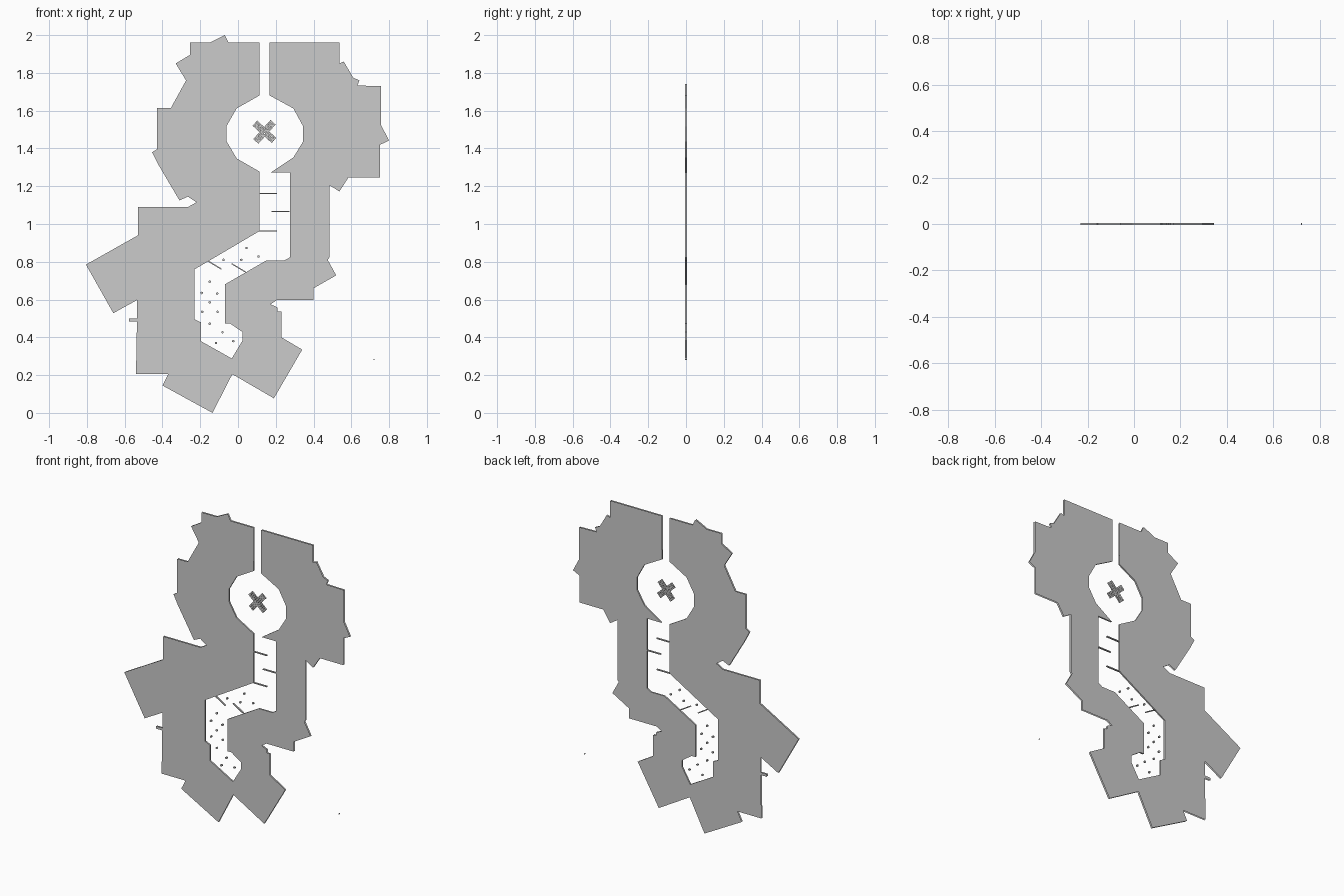
import bpy, bmesh, math
from mathutils import Matrix

D = 0.005  # half depth of the whole relief


def finish(name, bm):
    me = bpy.data.meshes.new(name)
    bm.to_mesh(me)
    bm.free()
    ob = bpy.data.objects.new(name, me)
    bpy.context.collection.objects.link(ob)
    return ob


def add_box(bm, x, z, w, h, angle=0.0):
    m = (Matrix.Translation((x, 0, z)) @ Matrix.Rotation(angle, 4, 'Y')
         @ Matrix.Diagonal((w, 2 * D, h, 1)))
    bmesh.ops.create_cube(bm, size=1, matrix=m)


# Ragged outer border, from the left of the top gap round to its right
outer = [
    (.113, 1.96), (-.05, 1.96), (-.07, 2.0), (-.15, 1.96), (-.255, 1.96),
    (-.255, 1.895), (-.33, 1.85), (-.275, 1.76), (-.355, 1.615), (-.43, 1.615),
    (-.43, 1.395), (-.455, 1.38), (-.425, 1.32), (-.31, 1.125), (-.265, 1.145),
    (-.22, 1.115), (-.265, 1.09), (-.53, 1.09), (-.53, .94), (-.805, .785),
    (-.66, .528), (-.535, .597), (-.535, .5), (-.578, .5), (-.578, .483),
    (-.535, .483), (-.54, .205), (-.37, .205), (-.4, .145), (-.135, .0),
    (-.03, .205), (.19, .077), (.34, .335), (.23, .4), (.23, .537),
    (.21, .537), (.21, .558), (.172, .575), (.205, .597), (.4, .597),
    (.4, .66), (.52, .728), (.475, .81), (.485, .825), (.485, 1.205),
    (.537, 1.172), (.585, 1.247), (.753, 1.247), (.753, 1.42), (.80, 1.442),
    (.758, 1.522), (.758, 1.73), (.632, 1.733), (.643, 1.76), (.61, 1.775),
    (.56, 1.86), (.537, 1.85), (.537, 1.96), (.168, 1.96)]

# Channel edge: down the right, round the bottom, up the left
inner = [
    (.168, 1.74), (.168, 1.68), (.293, 1.612), (.345, 1.517), (.345, 1.437),
    (.293, 1.352), (.172, 1.272), (.274, 1.272), (.274, .823), (.245, .807),
    (.15, .807), (-.07, .68), (-.07, .474), (-.043, .474), (.025, .427),
    (.025, .385), (-.033, .288), (-.197, .38), (-.197, .48), (-.23, .495),
    (-.23, .76), (.113, .962), (.113, 1.278), (-.007, 1.347), (-.06, 1.437),
    (-.06, 1.52), (-.007, 1.612), (.113, 1.68), (.113, 1.74)]

# Flat rock sheets, front and back
for name, y in (("rock_front", -D), ("rock_back", D)):
    bm = bmesh.new()
    loop = outer + inner if y < 0 else (outer + inner)[::-1]
    f = bm.faces.new([bm.verts.new((x, y, z)) for x, z in loop])
    f.normal_update()
    bmesh.ops.triangulate(bm, faces=[f])
    finish(name, bm)

# Shallow walls lining the channel
bm = bmesh.new()
rows = [[bm.verts.new((x, y, z)) for x, z in inner] for y in (-D, D)]
for i in range(len(inner) - 1):
    bm.faces.new((rows[0][i], rows[0][i + 1], rows[1][i + 1], rows[1][i]))
finish("channel_wall", bm)

# Baffle bars across the passage
bm = bmesh.new()
for x, z in ((.16, 1.162), (.226, 1.067), (.16, .962)):
    add_box(bm, x, z, .095, .006)
for x, z in ((-.124, .783), (.003, .768)):
    add_box(bm, x, z, .085, .006, math.radians(31))
finish("baffle_bars", bm)

# Small hexagonal pegs
bm = bmesh.new()
pegs = [(.045, .873), (.017, .81), (-.077, .81), (.108, .828), (-.15, .695),
        (-.11, .632), (-.192, .635), (-.15, .585), (-.19, .535), (-.108, .535),
        (-.15, .472), (-.082, .427), (-.117, .37), (-.025, .38)]
for x, z in pegs:
    m = Matrix.Translation((x, 0, z)) @ Matrix.Rotation(math.pi / 2, 4, 'X')
    bmesh.ops.create_cone(bm, cap_ends=True, segments=6, radius1=.007,
                          radius2=.007, depth=2 * D, matrix=m)
finish("pegs", bm)

# Diagonal cross of small blocks in the round chamber
bm = bmesh.new()
step, ang = .0125, math.radians(42)
for i in range(-5, 6):
    for j in range(-5, 6):
        if min(abs(i), abs(j)) <= 1:
            u, v = i * step, j * step
            add_box(bm, .14 + u * math.cos(ang) + v * math.sin(ang),
                    1.488 - u * math.sin(ang) + v * math.cos(ang),
                    .0115, .0115, ang)
finish("block_cross", bm)

# Stray marker
bm = bmesh.new()
add_box(bm, .72, .282, .004, .004)
finish("marker", bm)
